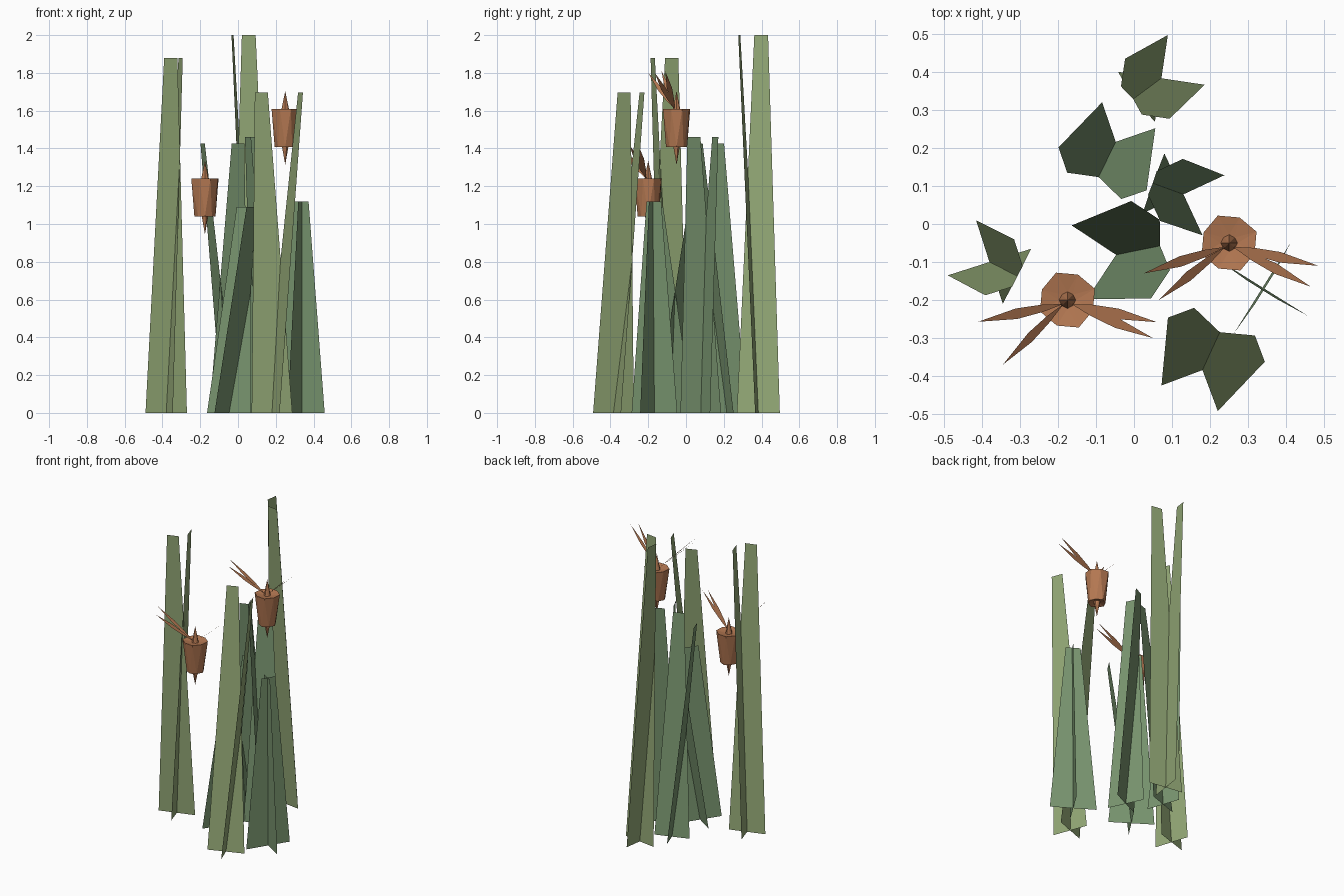
import bpy
from math import cos, sin, radians, pi
from mathutils import Vector

if "Cube" in bpy.data.objects:
    bpy.data.objects.remove(bpy.data.objects["Cube"])


def material(name, rgb):
    m = bpy.data.materials.new(name)
    m.diffuse_color = (*rgb, 1)
    m.use_nodes = True
    m.node_tree.nodes["Principled BSDF"].inputs["Base Color"].default_value = m.diffuse_color
    return m


OLIVE = material("olive", (0.29, 0.39, 0.18))
GREEN = material("green", (0.19, 0.30, 0.16))
COPPER = material("copper", (0.46, 0.19, 0.085))


def add(name, verts, faces, mat):
    me = bpy.data.meshes.new(name)
    me.from_pydata([tuple(v) for v in verts], [], faces)
    me.materials.append(mat)
    ob = bpy.data.objects.new(name, me)
    bpy.context.collection.objects.link(ob)
    return ob


# Reeds: two crossed tapering blades, each leaning along its own normal
def reed(x, y, angle, width, lean, height, mat):
    verts, faces = [], []
    base = Vector((x, y, 0))
    for k in range(2):
        a = radians(angle + 90 * k)
        d = Vector((cos(a), sin(a), 0))
        top = base + Vector((sin(a), -cos(a), 0)) * lean + Vector((0, 0, height))
        n = len(verts)
        verts += [base - d * width / 2, base + d * width / 2,
                  top + d * width * 0.16, top - d * width * 0.16]
        faces.append((n, n + 1, n + 2, n + 3))
    add("reed", verts, faces, mat)


reed(-0.38, -0.10, 17.7, 0.23, 0.08, 1.88, OLIVE)
reed(0.072, 0.383, -98.5, 0.23, 0.102, 2.00, OLIVE)
reed(0.18, -0.384, 110.5, 0.23, 0.161, 1.695, OLIVE)
reed(-0.048, 0.216, -71, 0.22, 0.147, 1.425, GREEN)
reed(0.13, 0.078, -155, 0.237, 0.085, 1.46, GREEN)
reed(-0.047, -0.081, 56.5, 0.28, 0.14, 1.09, GREEN)
reed(0.338, -0.167, -32, 0.285, 0.006, 1.12, GREEN)


# Bud body: faceted tapering drum with a spike at each end
def bud(c, sides=8):
    rings = [(0.022, 0.09, 0), (0.078, 0.10, 0.5), (0.056, -0.10, 0), (0.02, -0.09, 0.5)]
    verts = [c + Vector((0, 0, 0.195))]
    for r, z, shift in rings:
        for i in range(sides):
            a = 2 * pi * (i + shift) / sides
            k = 0.93 if i % 2 else 1.0
            verts.append(c + Vector((r * k * cos(a), r * k * sin(a), z)))
    verts.append(c - Vector((0, 0, 0.195)))
    end = len(verts) - 1
    faces = []
    for i in range(sides):
        j = (i + 1) % sides
        faces.append((0, 1 + i, 1 + j))
        faces.append((end, end - sides + j, end - sides + i))
        for r in range(3):
            u, l = 1 + r * sides, 1 + (r + 1) * sides
            if rings[r][2] == 0:      # lower ring is shifted forward
                faces += [(u + i, l + i, u + j), (l + i, l + j, u + j)]
            else:                     # upper ring is shifted forward
                faces += [(u + i, l + i, l + j), (u + i, l + j, u + j)]
    add("bud_body", verts, faces, COPPER)


# Wing: slim flat leaf shape from root to tip
def wing(root, tip):
    d = (tip - root).normalized()
    y = Vector((0, 1, 0))
    side = (y - d * y.dot(d)).normalized() * 0.014
    mid = root.lerp(tip, 0.55)
    q = root.lerp(tip, 0.25)
    add("wing", [root, q - side * 0.7, mid - side, tip, mid + side, q + side * 0.7],
        [(0, 1, 2, 3, 4, 5)], COPPER)


creatures = [
    ((-0.175, -0.20, 1.14),
     [(-0.41, -0.257, 1.425), (-0.345, -0.37, 1.43), (0.06, -0.258, 1.43), (0.05, -0.30, 1.42)]),
    ((0.25, -0.05, 1.508),
     [(0.025, -0.13, 1.81), (0.065, -0.20, 1.80), (0.485, -0.11, 1.81), (0.465, -0.165, 1.80)]),
]
for centre, tips in creatures:
    c = Vector(centre)
    bud(c)
    for t in tips:
        s = 1 if t[0] > c.x else -1
        wing(c + Vector((0.01 * s, -0.01, 0.10)), Vector(t))
